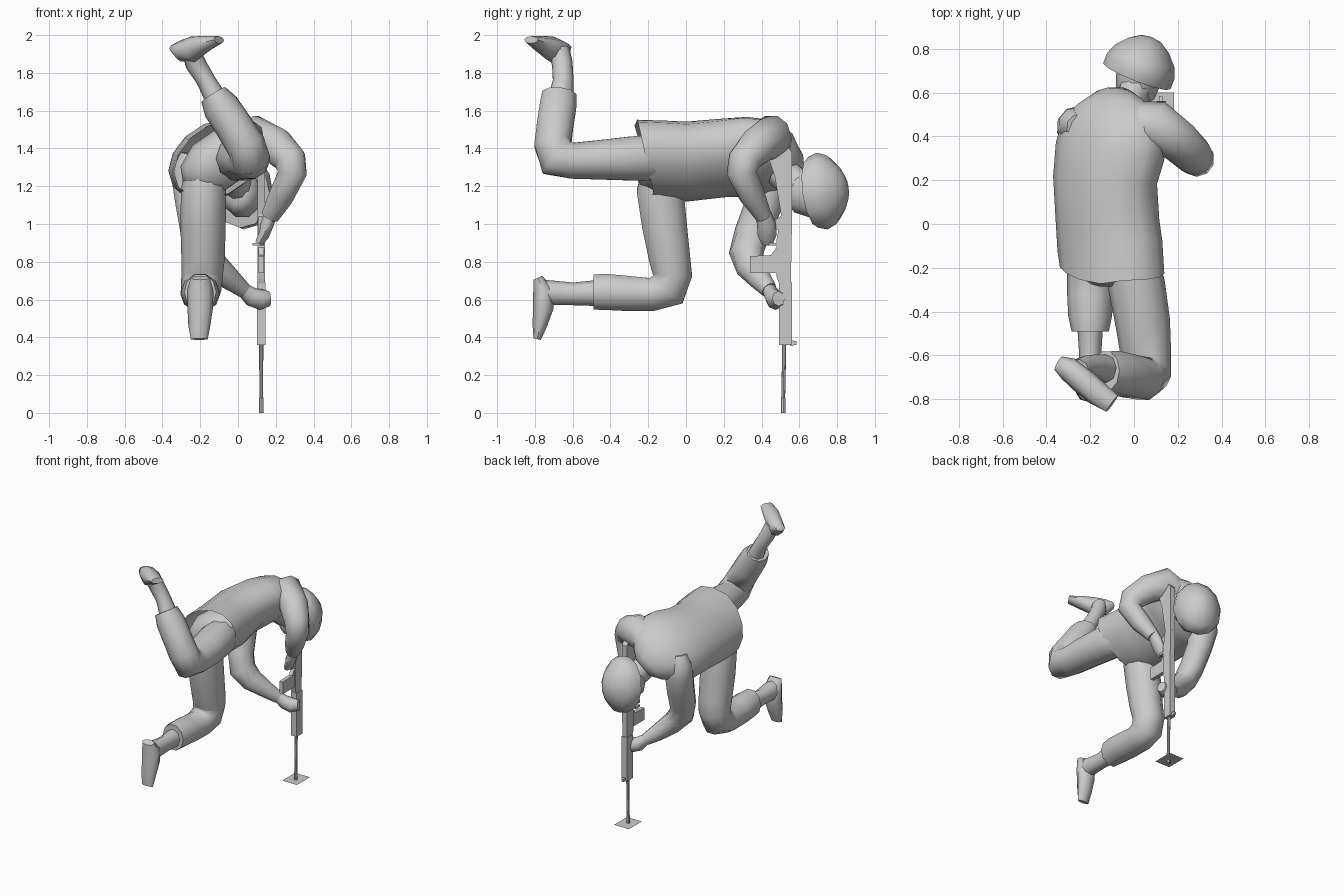
import bpy, bmesh, math
from mathutils import Vector

grey = bpy.data.materials.new("plain_grey")
grey.diffuse_color = (0.6, 0.6, 0.6, 1)


def finish(name, bm, angle):
    bmesh.ops.recalc_face_normals(bm, faces=bm.faces)
    me = bpy.data.meshes.new(name)
    bm.to_mesh(me)
    bm.free()
    ob = bpy.data.objects.new(name, me)
    bpy.context.collection.objects.link(ob)
    me.materials.append(grey)
    bpy.ops.object.select_all(action='DESELECT')
    ob.select_set(True)
    bpy.context.view_layer.objects.active = ob
    bpy.ops.object.shade_smooth_by_angle(angle=math.radians(angle))
    return ob


def loft(name, rings, side=(1, 0, 0), sides=10, angle=60, open_start=False):
    """Skin elliptical rings (x, y, z, half width along side, other half width)."""
    bm = bmesh.new()
    pts = [Vector(r[:3]) for r in rings]
    loops = []
    for i, r in enumerate(rings):
        a = (pts[i] - pts[i - 1]).normalized() if i else Vector()
        b = (pts[i + 1] - pts[i]).normalized() if i < len(pts) - 1 else Vector()
        t = (a + b).normalized()
        u = Vector(side)
        u = (u - t * u.dot(t)).normalized()
        v = t.cross(u)
        loops.append([bm.verts.new(pts[i] + u * r[3] * math.cos(k * math.tau / sides)
                                   + v * r[4] * math.sin(k * math.tau / sides))
                      for k in range(sides)])
    for p, q in zip(loops, loops[1:]):
        for k in range(sides):
            j = (k + 1) % sides
            bm.faces.new((p[k], p[j], q[j], q[k]))
    if not open_start:
        bm.faces.new(loops[0])
    bm.faces.new(loops[-1])
    return finish(name, bm, angle)


def slab(name, outline, x, half):
    """Extrude a (y, z) outline across x."""
    bm = bmesh.new()
    f = bm.faces.new([bm.verts.new((x - half, y, z)) for y, z in outline])
    ext = bmesh.ops.extrude_face_region(bm, geom=[f])
    bmesh.ops.translate(bm, vec=(2 * half, 0, 0),
                        verts=[e for e in ext["geom"] if isinstance(e, bmesh.types.BMVert)])
    return finish(name, bm, 30)


# Jacket, rolled so that the right side is higher
roll = (math.cos(0.6), 0, math.sin(0.6))
jacket = loft("jacket", [
    (-.10, -.22, 1.343, .262, .182), (-.11, -.1, 1.335, .262, .185),
    (-.12, 0, 1.33, .256, .188), (-.132, .2, 1.35, .26, .18),
    (-.11, .33, 1.355, .28, .175), (-.09, .43, 1.35, .275, .165),
    (-.085, .50, 1.325, .225, .14), (-.06, .545, 1.29, .15, .105),
    (-.04, .57, 1.265, .08, .07)], side=roll, sides=14, open_start=True)
# The hem leans: its lower edge sits further forward, its back edge droops
for v in jacket.data.vertices:
    if v.co.y < -.18:
        v.co.y = -.175 - (v.co.z - 1.18) * .22 - .03 * max(0, 1 - abs(v.co.x + .19) / .15)

# Seat of the trousers, inside the hem
loft("trouser_seat", [
    (-.10, -.02, 1.34, .20, .13), (-.10, -.12, 1.335, .23, .155),
    (-.09, -.20, 1.325, .21, .14), (-.08, -.26, 1.31, .13, .09)], side=roll)

# Raised right leg
loft("raised_trouser_leg", [
    (-.03, -.05, 1.37, .09, .10), (.0, -.20, 1.35, .12, .125),
    (.012, -.28, 1.347, .13, .123), (.04, -.45, 1.34, .125, .11),
    (.055, -.60, 1.335, .115, .10), (.065, -.685, 1.35, .105, .115),
    (.04, -.705, 1.42, .105, .102), (-.03, -.692, 1.53, .10, .102),
    (-.09, -.678, 1.62, .098, .102), (-.13, -.672, 1.685, .075, .095)])
loft("raised_ankle", [
    (-.11, -.665, 1.65, .06, .07), (-.17, -.65, 1.76, .05, .055),
    (-.225, -.655, 1.85, .055, .055), (-.25, -.675, 1.92, .05, .06)], sides=8)
loft("raised_boot", [
    (-.345, -.635, 1.935, .035, .02), (-.30, -.66, 1.918, .055, .058),
    (-.24, -.71, 1.925, .06, .068), (-.17, -.77, 1.955, .058, .043),
    (-.10, -.82, 1.975, .045, .02)], side=(.63, .77, 0), sides=8)

# Kneeling left leg
loft("kneeling_trouser_leg", [
    (-.16, -.13, 1.32, .10, .10), (-.182, -.137, 1.18, .12, .13),
    (-.185, -.115, 1.0, .12, .125), (-.185, -.087, .82, .115, .115),
    (-.19, -.072, .73, .11, .11), (-.195, -.095, .655, .107, .112),
    (-.20, -.18, .627, .105, .092), (-.20, -.32, .633, .105, .098),
    (-.20, -.42, .64, .10, .10), (-.20, -.49, .64, .085, .098)])
loft("kneeling_ankle", [
    (-.20, -.45, .635, .06, .07), (-.20, -.60, .63, .05, .06),
    (-.20, -.70, .635, .06, .065), (-.20, -.77, .64, .06, .065)], sides=8)
loft("kneeling_boot", [
    (-.20, -.785, .715, .05, .025), (-.20, -.755, .65, .07, .055),
    (-.20, -.755, .56, .068, .055), (-.205, -.775, .46, .058, .038),
    (-.205, -.788, .39, .045, .02)], sides=8)

# Right arm, elbow out
loft("right_sleeve", [
    (.02, .46, 1.42, .10, .10), (.10, .45, 1.46, .115, .118),
    (.20, .38, 1.415, .10, .10), (.275, .31, 1.34, .088, .088),
    (.288, .295, 1.27, .08, .08), (.23, .35, 1.15, .07, .07),
    (.17, .41, 1.04, .045, .05)], side=(0, 1, 0))
loft("right_hand", [
    (.175, .41, 1.06, .035, .04), (.155, .425, 1.0, .035, .05),
    (.135, .43, .94, .03, .05), (.11, .43, .895, .02, .03)], sides=8)

# Left arm, reaching across to the handguard
loft("left_sleeve", [
    (-.24, .44, 1.37, .07, .06), (-.25, .445, 1.31, .10, .085),
    (-.25, .44, 1.23, .105, .10), (-.242, .41, 1.10, .09, .10),
    (-.22, .35, .95, .085, .095), (-.185, .32, .85, .08, .095),
    (-.12, .34, .775, .07, .08), (-.04, .395, .705, .06, .06),
    (.03, .44, .65, .04, .045)], side=(1, -.4, 0))
loft("left_hand", [
    (.02, .435, .66, .035, .035), (.07, .46, .615, .045, .05),
    (.12, .475, .60, .052, .055), (.165, .49, .605, .035, .04)], side=(0, 1, 0), sides=8)

# Head and helmet
loft("neck", [(-.04, .50, 1.28, .085, .09), (-.01, .57, 1.22, .075, .09),
              (.02, .65, 1.18, .08, .09)])
loft("head", [(-.005, .55, 1.17, .05, .07), (.005, .59, 1.165, .09, .11),
              (.02, .66, 1.16, .105, .13), (.04, .74, 1.16, .10, .13)])
axis = Vector((.36, .93, .13)).normalized()
loft("helmet", [(*(Vector((.013, .675, 1.168)) + axis * d), u, w) for d, u, w in (
    (0, .165, .19), (.05, .165, .205), (.10, .145, .185), (.15, .10, .125),
    (.18, .055, .07), (.19, .012, .015))], sides=12)

# Rifle, muzzle down
gx = .123
loft("barrel", [(gx, .515, 0, .013, .013), (gx, .515, .08, .013, .013),
                (gx, .515, .081, .010, .010), (gx, .52, .37, .011, .011)], sides=8, angle=30)
slab("handguard", [(.493, .36), (.56, .36), (.56, .69), (.493, .69)], gx, .023)
slab("front_sight", [(.55, .355), (.585, .36), (.585, .38), (.55, .385)], gx, .008)
slab("receiver", [(.495, .68), (.555, .68), (.562, 1.06), (.505, 1.06), (.48, .92), (.48, .72)], gx, .02)
slab("magazine", [(.34, .74), (.50, .74), (.50, .90), (.475, .87), (.45, .835), (.34, .83)], gx, .014)
slab("pistol_grip", [(.42, .93), (.50, .98), (.50, 1.04), (.41, .98)], gx, .014)
slab("trigger_guard", [(.44, .885), (.49, .885), (.49, .90), (.44, .90)], gx - .015, .03)
slab("stock", [(.505, 1.04), (.562, 1.04), (.56, 1.38), (.53, 1.42), (.42, 1.40), (.47, 1.25)], gx, .02)

# Flat square sheet near the muzzle
bm = bmesh.new()
bm.faces.new([bm.verts.new((.12 + a * .062, .522 + b * .077, .025))
              for a, b in ((-1, -1), (1, -1), (1, 1), (-1, 1))])
finish("muzzle_sheet", bm, 30)
